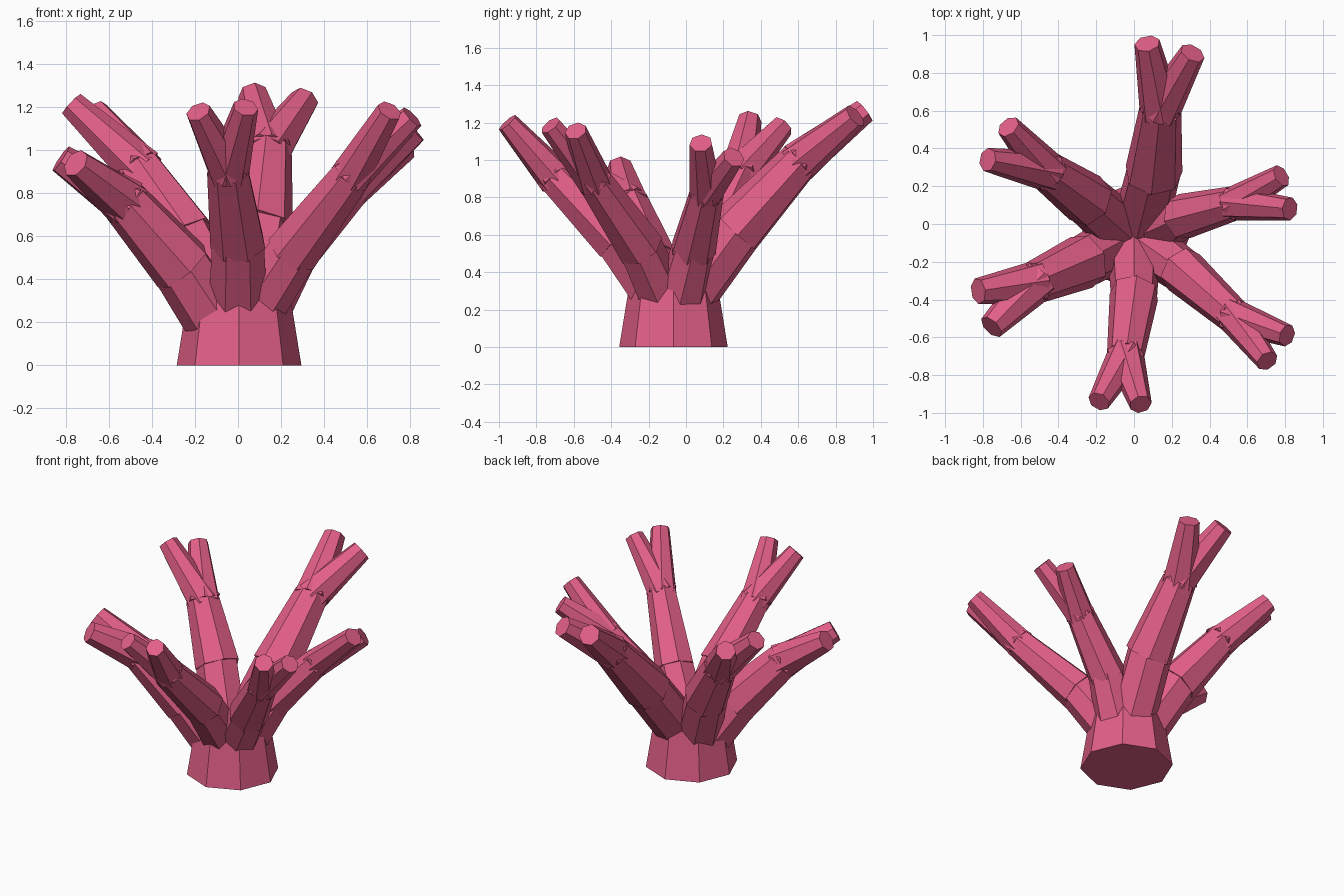
import bpy, bmesh, math
from mathutils import Vector, Matrix

pink = bpy.data.materials.new("coral_pink")
pink.diffuse_color = (0.76, 0.115, 0.24, 1)


def tube(name, a, b, r1, r2, sides=7, back=0.0):
    """Flat-faced tapered tube from a to b, started a little early by 'back'."""
    a, b = Vector(a), Vector(b)
    d = (b - a).normalized()
    a = a - d * back
    mat = (Matrix.Translation((a + b) / 2)
           @ d.to_track_quat('Z', 'Y').to_matrix().to_4x4())
    bm = bmesh.new()
    bmesh.ops.create_cone(bm, cap_ends=True, segments=sides, radius1=r1,
                          radius2=r2, depth=(b - a).length, matrix=mat)
    me = bpy.data.meshes.new(name)
    bm.to_mesh(me)
    bm.free()
    me.materials.append(pink)
    ob = bpy.data.objects.new(name, me)
    bpy.context.collection.objects.link(ob)
    return ob


# Trunk
tube("trunk", (0.005, -0.067, 0), (0.005, -0.067, 0.34), 0.29, 0.235, sides=8)

# Arms: root, bend, fork, two tips, radii at root / bend / fork / tip
arms = {
    "back": ((0.04, 0.02, 0.28), (0.105, 0.28, 0.635), (0.14, 0.61, 0.995),
             (0.07, 0.955, 1.26), (0.31, 0.905, 1.235), (0.15, 0.15, 0.112, 0.069)),
    "front": ((0.0, -0.16, 0.28), (0.0, -0.38, 0.58), (-0.045, -0.70, 0.91),
              (-0.185, -0.94, 1.18), (0.035, -0.955, 1.20), (0.14, 0.128, 0.10, 0.06)),
    "left_back": ((-0.09, -0.01, 0.28), (-0.25, 0.13, 0.61), (-0.46, 0.28, 0.92),
                  (-0.775, 0.34, 1.215), (-0.665, 0.515, 1.18), (0.145, 0.14, 0.108, 0.064)),
    "left_front": ((-0.12, -0.12, 0.24), (-0.27, -0.20, 0.47), (-0.525, -0.31, 0.76),
                   (-0.825, -0.355, 0.96), (-0.755, -0.545, 0.94), (0.15, 0.145, 0.115, 0.07)),
    "right_front": ((0.09, -0.13, 0.28), (0.26, -0.25, 0.54), (0.53, -0.49, 0.89),
                    (0.705, -0.725, 1.185), (0.81, -0.59, 1.155), (0.135, 0.125, 0.095, 0.06)),
    "right_back": ((0.10, -0.03, 0.25), (0.26, 0.04, 0.53), (0.53, 0.11, 0.825),
                   (0.825, 0.08, 1.09), (0.78, 0.255, 1.015), (0.14, 0.12, 0.092, 0.062)),
}

for name, (root, bend, fork, tip_a, tip_b, r) in arms.items():
    tube(f"{name}_lower_branch", root, bend, r[0], r[1] * 0.97)
    tube(f"{name}_upper_branch", bend, fork, r[1] * 1.03, r[2], back=0.02)
    for side, tip in (("a", tip_a), ("b", tip_b)):
        tube(f"{name}_tip_{side}", fork, tip, r[2] * 1.02, r[3], back=0.02)
